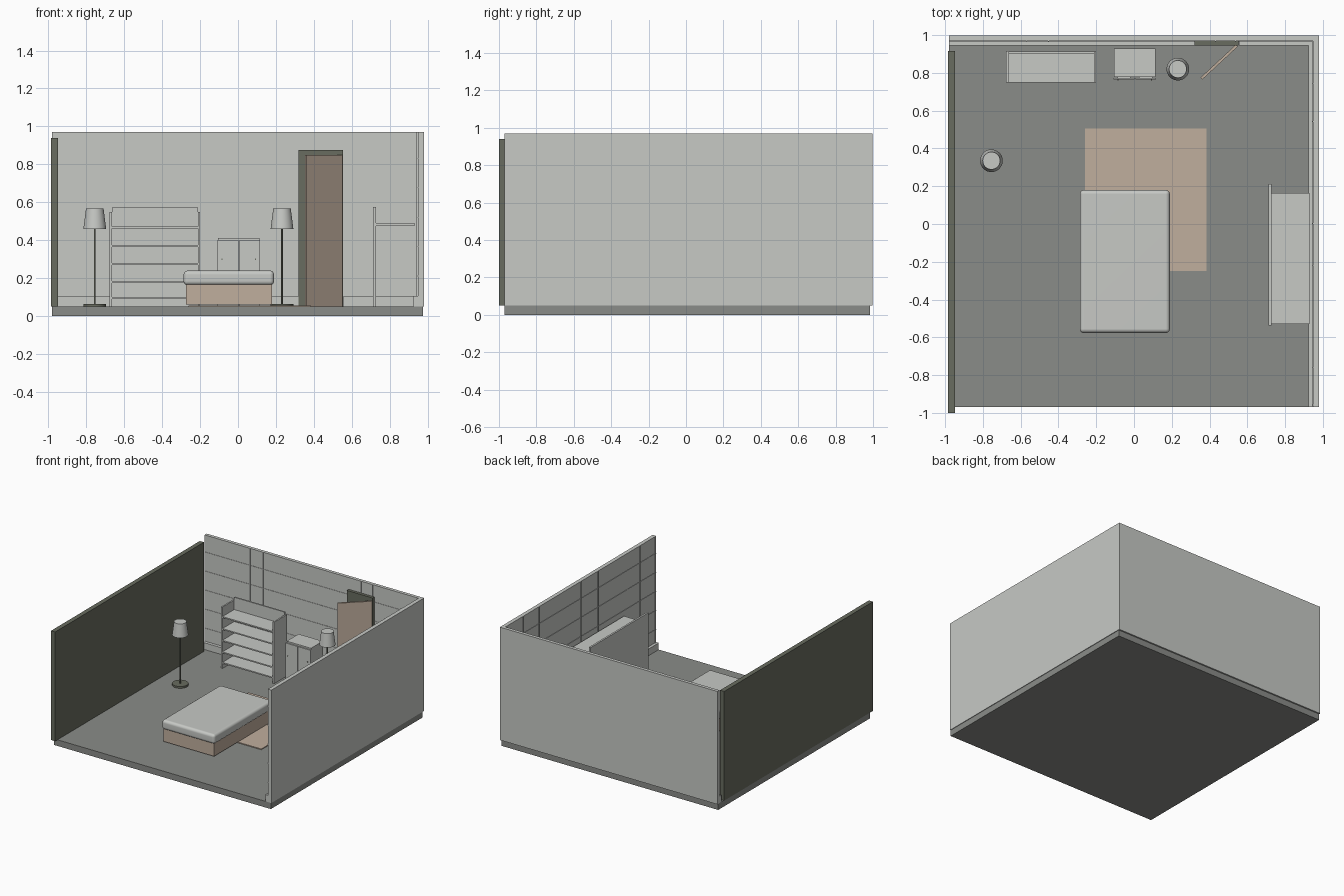
import bpy, bmesh, math
from mathutils import Vector

cube = bpy.data.objects.get("Cube")
if cube:
    bpy.data.objects.remove(cube, do_unlink=True)


def material(name, r, g, b):
    m = bpy.data.materials.new(name)
    m.use_nodes = True
    m.diffuse_color = (r, g, b, 1)
    m.node_tree.nodes["Principled BSDF"].inputs["Base Color"].default_value = (r, g, b, 1)
    return m


pale = material("pale grey", 0.57, 0.585, 0.56)
floor_grey = material("floor grey", 0.255, 0.262, 0.247)
green = material("dark green", 0.14, 0.15, 0.115)
wood = material("light wood", 0.53, 0.425, 0.34)


def finish(name, bm, mat):
    mesh = bpy.data.meshes.new(name)
    bm.to_mesh(mesh)
    bm.free()
    mesh.materials.append(mat)
    ob = bpy.data.objects.new(name, mesh)
    bpy.context.collection.objects.link(ob)
    return ob


def box(name, mat, x, y, z):
    """Box from (low, high) ranges on each axis."""
    bm = bmesh.new()
    bmesh.ops.create_cube(bm, size=1)
    for v in bm.verts:
        v.co = Vector([lo + (hi - lo) * (c + 0.5) for c, (lo, hi) in zip(v.co, (x, y, z))])
    return finish(name, bm, mat)


def cone(name, mat, x, y, z, r_low, r_high, sides=32):
    bm = bmesh.new()
    bmesh.ops.create_cone(bm, cap_ends=True, segments=sides, radius1=r_low,
                          radius2=r_high, depth=z[1] - z[0])
    bmesh.ops.translate(bm, verts=bm.verts, vec=(x, y, sum(z) / 2))
    for f in bm.faces:
        f.smooth = len(f.verts) == 4
    for e in bm.edges:
        e.smooth = all(len(f.verts) == 4 for f in e.link_faces)
    return finish(name, bm, mat)


# Room shell
G = 0.05
box("floor", floor_grey, (-0.98, 0.975), (-0.97, 0.985), (0, G))
box("back_wall", pale, (-0.98, 0.98), (0.97, 0.997), (G, 0.97))
box("left_wall", pale, (0.948, 0.98), (-0.97, 0.97), (G, 0.97))
box("right_wall", green, (-0.985, -0.948), (-1, 0.915), (G, 0.94))

# Skirting boards
box("back_skirting_long", pale, (-0.98, 0.32), (0.945, 0.97), (G, 0.105))
box("back_skirting_short", pale, (0.555, 0.948), (0.945, 0.97), (G, 0.105))
box("left_skirting", pale, (0.925, 0.948), (-0.97, 0.945), (G, 0.105))

# Wall panel seams
for i in range(5):
    z = 0.21 + 0.155 * i
    box("back_rail", pale, (-0.98, 0.948), (0.967, 0.97), (z, z + 0.003))
    box("left_rail", pale, (0.945, 0.948), (-0.97, 0.97), (z, z + 0.003))
for x in (-0.57, -0.455, 0.43, 0.535):
    box("back_stile", pale, (x, x + 0.004), (0.964, 0.97), (G, 0.97))
for y in (0.74, 0.54, 0, -0.22, -0.76, -0.96):
    box("left_stile", pale, (0.942, 0.948), (y, y + 0.004), (G, 0.97))

# Door panel and the open door leaf
box("door_surround", green, (0.32, 0.553), (0.945, 0.969), (G, 0.875))
hinge, tip = Vector((0.545, 0.945, 0)), Vector((0.357, 0.77, 0))
leaf = box("door_leaf", wood, (0, (tip - hinge).length), (-0.007, 0.007), (G, 0.85))
leaf.location = hinge
leaf.rotation_euler.z = math.atan2(tip.y - hinge.y, tip.x - hinge.x)

# Rug and bed
box("rug", wood, (-0.26, 0.385), (-0.25, 0.505), (G, 0.057))
box("bed_base", wood, (-0.275, 0.18), (-0.565, 0.17), (0.062, 0.17))
mattress = box("mattress", pale, (-0.287, 0.19), (-0.577, 0.18), (0.163, 0.24))
bevel = mattress.modifiers.new("rounding", "BEVEL")
bevel.width = 0.022
bevel.segments = 4
for p in mattress.data.polygons:
    p.use_smooth = True
mattress.modifiers.new("normals", "WEIGHTED_NORMAL")

# Floor lamps
for side, x, y in (("right", -0.755, 0.335), ("left", 0.232, 0.82)):
    cone(side + "_lamp_base", green, x, y, (G, 0.065), 0.06, 0.06)
    cone(side + "_lamp_pole", green, x, y, (0.065, 0.46), 0.005, 0.005, 12)
    cone(side + "_lamp_shade", pale, x, y, (0.46, 0.568), 0.06, 0.046)

# Bookcase
box("bookcase_back", pale, (-0.665, -0.21), (0.9, 0.912), (G, 0.573))
for x in (-0.677, -0.212):
    box("bookcase_side", pale, (x, x + 0.012), (0.75, 0.915), (G, 0.55))
for z in (0.09, 0.175, 0.27, 0.365, 0.463):
    box("bookcase_shelf", pale, (-0.665, -0.212), (0.75, 0.9), (z, z + 0.01))

# Cabinet with two doors and knobs
box("cabinet_body", pale, (-0.105, 0.113), (0.778, 0.93), (G, 0.412))
for lo, hi, knob in ((-0.108, 0.002, -0.085), (0.007, 0.117, 0.092)):
    box("cabinet_door", pale, (lo, hi), (0.764, 0.774), (G, 0.402))
    box("cabinet_hinge_block", pale, (lo + 0.02, hi - 0.02), (0.774, 0.778), (0.1, 0.35))
    box("cabinet_knob", green, (knob - 0.003, knob + 0.003), (0.759, 0.764), (0.297, 0.303))

# Desk with an upright front panel
box("desk_panel", pale, (0.712, 0.727), (-0.537, 0.213), (G, 0.575))
box("desk_top", pale, (0.727, 0.93), (-0.53, 0.165), (0.475, 0.49))
